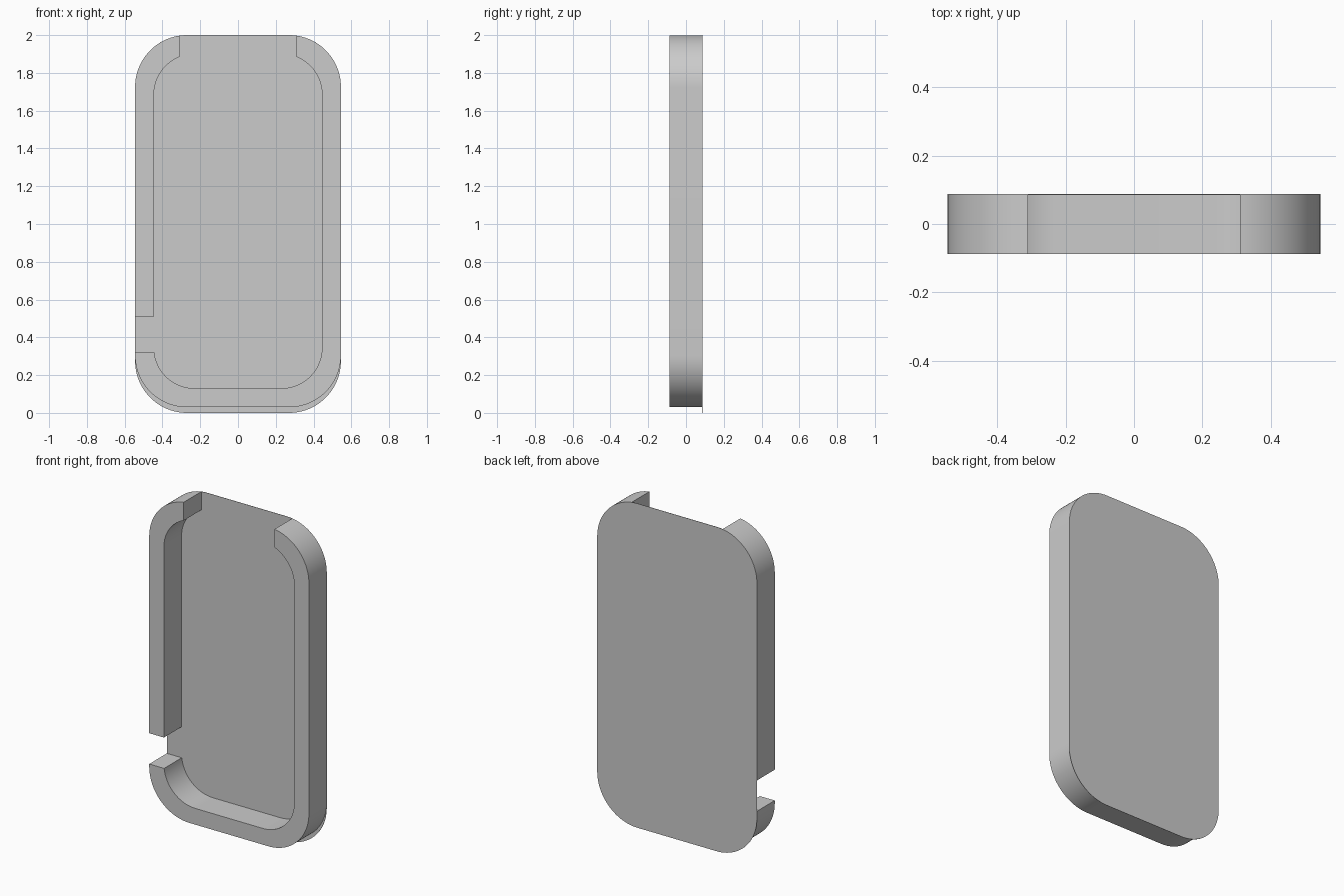
import bpy, bmesh
from math import sin, cos, asin, pi, radians

cube = bpy.data.objects.get("Cube")
if cube:
    bpy.data.objects.remove(cube, do_unlink=True)

HALF_W, DEPTH, BACK = 0.545, 0.087, 0.085
R_OUT, R_IN, WALL = 0.275, 0.215, 0.1
BASE, TOP = 0.03, 2.0
INNER_W = HALF_W - WALL
GAP_X = 0.31                     # half width of the top opening
SLOT_LOW, SLOT_HIGH = 0.32, 0.51  # opening in the right wall

grey = bpy.data.materials.new("plain grey")
grey.use_nodes = True
colour = (0.6, 0.6, 0.6, 1)
grey.diffuse_color = colour
grey.node_tree.nodes["Principled BSDF"].inputs["Base Color"].default_value = colour


def arc(cx, cz, r, start, end, steps=24):
    """Points (x, z) on an arc."""
    angles = [start + (end - start) * i / steps for i in range(steps + 1)]
    return [(cx + r * cos(a), cz + r * sin(a)) for a in angles]


def finish(name, bm):
    bmesh.ops.remove_doubles(bm, verts=bm.verts, dist=1e-5)
    bmesh.ops.recalc_face_normals(bm, faces=bm.faces)
    mesh = bpy.data.meshes.new(name)
    bm.to_mesh(mesh)
    bm.free()
    mesh.materials.append(grey)
    obj = bpy.data.objects.new(name, mesh)
    bpy.context.collection.objects.link(obj)
    bpy.ops.object.select_all(action='DESELECT')
    obj.select_set(True)
    bpy.context.view_layer.objects.active = obj
    bpy.ops.object.shade_smooth_by_angle(angle=radians(30))


def wall(name, outer, inner):
    """Sweep a rectangular wall section between two matching paths."""
    bm = bmesh.new()
    sections = []
    for (ox, oz), (ix, iz) in zip(outer, inner):
        corners = [(ox, -DEPTH, oz), (ix, -DEPTH, iz), (ix, BACK, iz), (ox, BACK, oz)]
        sections.append([bm.verts.new(c) for c in corners])
    for a, b in zip(sections, sections[1:]):
        for k in range(4):
            n = (k + 1) % 4
            bm.faces.new((a[k], a[n], b[n], b[k]))
    bm.faces.new(sections[0])
    bm.faces.new(sections[-1])
    finish(name, bm)


# Thin back panel with rounded corners
cx = HALF_W - R_OUT
outline = (arc(cx, TOP - R_OUT, R_OUT, 0, pi / 2)
           + arc(-cx, TOP - R_OUT, R_OUT, pi / 2, pi)
           + arc(-cx, R_OUT, R_OUT, pi, 1.5 * pi)
           + arc(cx, R_OUT, R_OUT, 1.5 * pi, 2 * pi))
bm = bmesh.new()
panel = bm.faces.new([bm.verts.new((x, DEPTH, z)) for x, z in outline])
extruded = bmesh.ops.extrude_face_region(bm, geom=[panel], use_keep_orig=True)
moved = [v for v in extruded["geom"] if isinstance(v, bmesh.types.BMVert)]
bmesh.ops.translate(bm, verts=moved, vec=(0, BACK - DEPTH, 0))
finish("back_panel", bm)


def top_corner(side, half_w, r, top):
    """Corner arc from the top opening round to the side wall."""
    c = half_w - r
    points = arc(c, top - r, r, pi / 2 - asin((GAP_X - c) / r), 0)
    return [(side * x, z) for x, z in points]


def bottom_corners(half_w, r, base):
    """Both lower corners, starting at the slot in the right wall."""
    c = half_w - r
    start = pi + asin(max(0, base + r - SLOT_LOW) / r)
    first = arc(-c, base + r, r, start, 1.5 * pi)
    return ([(first[0][0], SLOT_LOW)] + first
            + arc(c, base + r, r, 1.5 * pi, 2 * pi))


outer_shape = (HALF_W, R_OUT, TOP)
inner_shape = (INNER_W, R_IN, TOP - WALL)

# Right wall, from the top opening down to the slot
wall("right_wall",
     top_corner(-1, *outer_shape) + [(-HALF_W, SLOT_HIGH)],
     top_corner(-1, *inner_shape) + [(-INNER_W, SLOT_HIGH)])

# Lower and left wall, from the slot round to the top opening
wall("lower_and_left_wall",
     bottom_corners(HALF_W, R_OUT, BASE) + top_corner(1, *outer_shape)[::-1],
     bottom_corners(INNER_W, R_IN, BASE + WALL) + top_corner(1, *inner_shape)[::-1])
